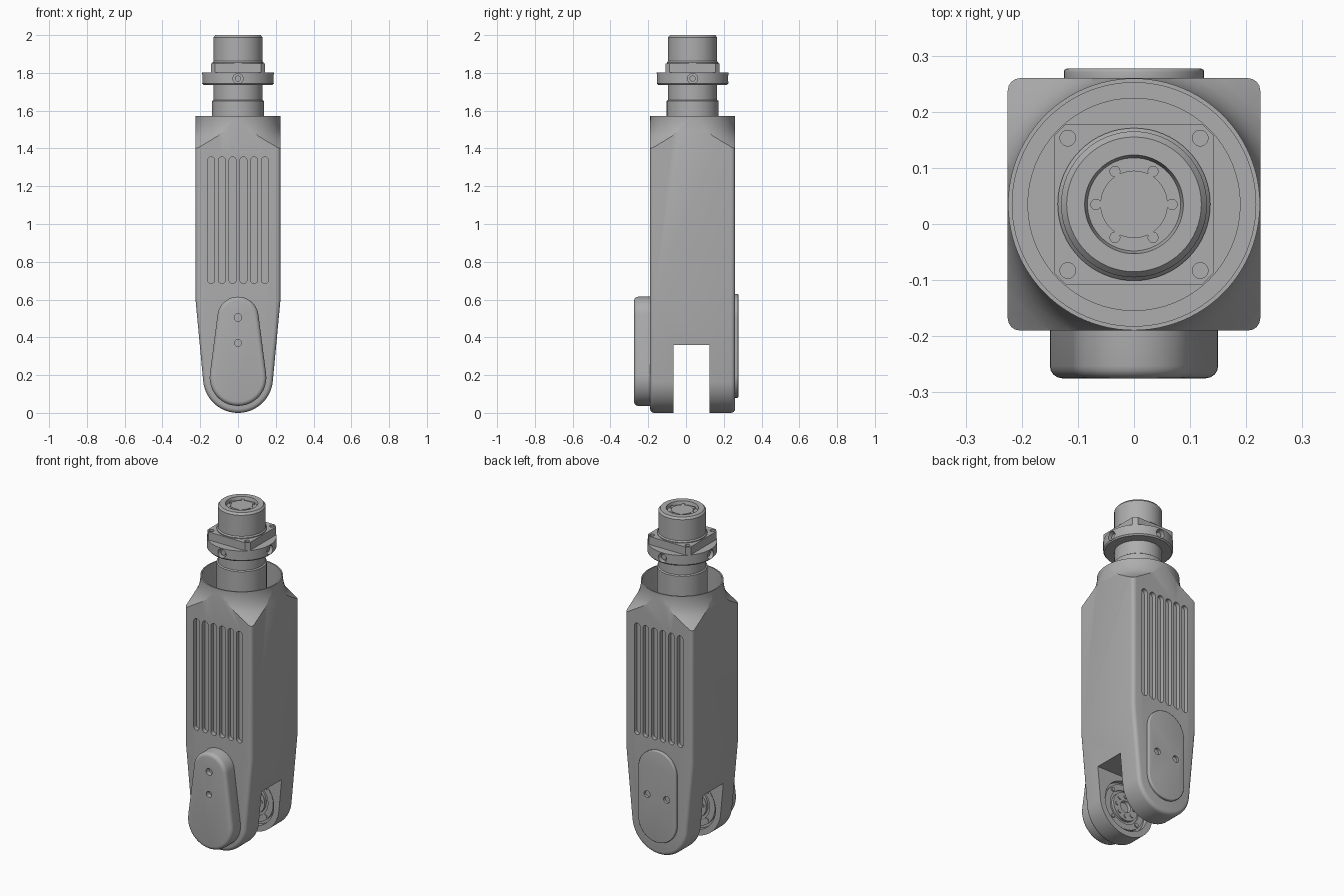
import bpy, bmesh
from math import sin, cos, pi, asin
from mathutils import Matrix, Vector

if "Cube" in bpy.data.objects:
    bpy.data.objects.remove(bpy.data.objects["Cube"], do_unlink=True)

grey = bpy.data.materials.new("machined grey")
grey.use_nodes = True
COLOUR = (0.42, 0.42, 0.42, 1)
grey.diffuse_color = COLOUR
grey.node_tree.nodes["Principled BSDF"].inputs["Base Color"].default_value = COLOUR

AXIS = 0.035          # y of the vertical centre line
PIVOT = 0.185         # height of the fork pivot
FRONT, BACK = -0.19, 0.26
NOTCH = (-0.065, 0.125)
TURN_Y = Matrix.Rotation(-pi / 2, 4, 'X')   # sends +z to +y


def finish(bm, name, matrix=Matrix()):
    bmesh.ops.transform(bm, matrix=matrix, verts=bm.verts)
    bmesh.ops.recalc_face_normals(bm, faces=bm.faces)
    mesh = bpy.data.meshes.new(name)
    bm.to_mesh(mesh)
    bm.free()
    ob = bpy.data.objects.new(name, mesh)
    bpy.context.collection.objects.link(ob)
    mesh.materials.append(grey)
    return ob


def prism(name, outline, y0, y1, bevel=0.0, both=True):
    """Outline in x, z extruded along y, with rounded front and back rims."""
    bm = bmesh.new()
    face = bm.faces.new([bm.verts.new((x, y0, z)) for x, z in outline])
    new = bmesh.ops.extrude_face_region(bm, geom=[face])["geom"]
    bmesh.ops.translate(bm, vec=(0, y1 - y0, 0),
                        verts=[v for v in new if isinstance(v, bmesh.types.BMVert)])
    if bevel:
        rims = [e for e in bm.edges if abs(e.verts[0].co.y - e.verts[1].co.y) < 1e-5
                and (both or abs(e.verts[0].co.y - y0) < 1e-5)]
        bmesh.ops.bevel(bm, geom=rims, offset=bevel, segments=4, profile=0.5, affect='EDGES')
    return finish(bm, name)


def lathe(name, profile, matrix, steps=64):
    """Radius, height profile turned about z, starting and ending on the axis."""
    bm = bmesh.new()
    verts = [bm.verts.new((r, 0, z)) for r, z in profile]
    edges = [bm.edges.new(pair) for pair in zip(verts, verts[1:])]
    bmesh.ops.spin(bm, geom=verts + edges, axis=(0, 0, 1), cent=(0, 0, 0),
                   angle=2 * pi, steps=steps)
    bmesh.ops.remove_doubles(bm, verts=bm.verts, dist=1e-5)
    return finish(bm, name, matrix)


def rod(name, r, depth, matrix, steps=20):
    return lathe(name, [(0, 0), (r, 0), (r, depth), (0, depth)], matrix, steps)


def at(x, y, z):
    return Matrix.Translation((x, y, z))


def arc(cz, r, a0, a1, n, cx=0):
    return [(cx + r * cos(a0 + (a1 - a0) * i / n), cz + r * sin(a0 + (a1 - a0) * i / n))
            for i in range(n + 1)]


def pill(z0, r0, z1, r1, x=0, n=24):
    a = asin((r0 - r1) / (z1 - z0))
    return arc(z1, r1, a, pi - a, n, x) + arc(z0, r0, pi - a, 2 * pi + a, n, x)


def boolean(ob, cutters, operation='DIFFERENCE'):
    bpy.context.view_layer.objects.active = ob
    for cutter in cutters:
        mod = ob.modifiers.new("cut", 'BOOLEAN')
        mod.operation, mod.solver, mod.object = operation, 'EXACT', cutter
        bpy.ops.object.modifier_apply(modifier=mod.name)
        bpy.data.objects.remove(cutter, do_unlink=True)


# Housing: square column, tapered round foot, shoulder flowing into a round neck
lean = 0.095
outline = arc(PIVOT, 0.185, pi + lean, 2 * pi - lean, 40)
outline += [(0.225, 0.6), (0.225, 1.8), (-0.225, 1.8), (-0.225, 0.6)]
housing = prism("housing", outline, FRONT, BACK, 0.022)
shoulder = lathe("shoulder_shape", [
    (0, -0.1), (0.45, -0.1), (0.45, 1.27), (0.301, 1.41), (0.27, 1.44), (0.25, 1.465),
    (0.237, 1.49), (0.229, 1.52), (0.2245, 1.55), (0.2245, 1.572), (0, 1.572)],
    at(0, AXIS, 0), 96)
boolean(housing, [shoulder], 'INTERSECT')

cuts = [rod("neck_bore", 0.217, 0.4, at(0, AXIS, 1.38), 96)]
box = [(-0.4, -0.1), (0.4, -0.1), (0.4, 0.36), (-0.4, 0.36)]
cuts.append(prism("fork_notch", box, *NOTCH))
for i in range(6):                       # vent grooves on both broad faces
    x = (i - 2.5) * 0.057
    for y in (FRONT, BACK):
        cuts.append(prism("vent", pill(0.704, 0.019, 1.336, 0.019, x, 8), y - 0.025, y + 0.025))
for y in NOTCH:                          # round pockets inside the fork
    cuts.append(rod("pocket", 0.15, 0.06, at(0, y - 0.03, PIVOT) @ TURN_Y, 48))
boolean(housing, cuts)

# Pivot hubs with bolt rings, seated in the fork pockets
for label, y, side in (("front", NOTCH[0], 1), ("back", NOTCH[1], -1)):
    turn = at(0, y - side * 0.031, PIVOT) @ Matrix.Rotation(-side * pi / 2, 4, 'X')
    lathe(label + "_pivot_hub", [
        (0, 0), (0.135, 0), (0.135, 0.015), (0.1, 0.015), (0.1, 0.008), (0.085, 0.008),
        (0.085, 0.025), (0.035, 0.025), (0.03, 0.01), (0, 0.01)], turn)
    for i in range(8):
        a = i * pi / 4
        rod(label + "_hub_bolt", 0.012, 0.03, turn @ at(0.06 * cos(a), 0.06 * sin(a), 0), 12)
    for i in range(4):
        a = i * pi / 2 + pi / 4
        rod(label + "_rim_bolt", 0.012, 0.021, turn @ at(0.117 * cos(a), 0.117 * sin(a), 0), 12)

# Front cover and back plate with their screw holes
cover = prism("front_cover", pill(0.187, 0.15, 0.506, 0.109), -0.275, FRONT + 0.01, 0.022, False)
boolean(cover, [rod("hole", r, 0.05, at(0, -0.295, z) @ TURN_Y)
                for z, r in ((0.505, 0.02), (0.37, 0.018))])
plate = prism("back_plate", pill(0.205, 0.125, 0.505, 0.125), BACK - 0.01, 0.277, 0.006)
boolean(plate, [rod("hole", 0.02, 0.05, at(x, 0.262, 0.355) @ TURN_Y) for x in (-0.065, 0.065)])

# Spindle with a bored nose
lathe("spindle", [
    (0, 1.37), (0.137, 1.37), (0.137, 1.652), (0.13, 1.657), (0.13, 1.988), (0.12, 2.0),
    (0.088, 2.0), (0.083, 1.98), (0.06, 1.98), (0.06, 1.99), (0, 1.99)], at(0, AXIS, 0))
for i in range(6):
    a = i * pi / 3
    rod("nose_screw", 0.01, 0.015, at(0.068 * cos(a), AXIS + 0.068 * sin(a), 1.975), 12)

# Clamp ring with four radial screw holes
ring = lathe("clamp_ring", [(0, 1.737), (0.183, 1.737), (0.19, 1.745), (0.19, 1.802), (0, 1.802)],
             at(0, AXIS, 0))
holes = []
for i in range(4):
    spin = at(0, AXIS, 1.77) @ Matrix.Rotation(i * pi / 2, 4, 'Z') @ TURN_Y
    holes.append(rod("hole", 0.027, 0.1, spin @ at(0, 0, 0.16)))
    rod("clamp_screw", 0.016, 0.02, spin @ at(0, 0, 0.155))
boolean(ring, holes)

# Square flange with cut corners and bolt holes
h, c = 0.1425, 0.122
corners = [(h, -c), (h, c), (c, h), (-c, h), (-h, c), (-h, -c), (-c, -h), (c, -h)]
flange = prism("square_flange", corners, 0, 0.05)
flange.data.transform(at(0, AXIS, 1.85) @ Matrix.Rotation(-pi / 2, 4, 'X'))
flange.data.update()
boolean(flange, [rod("hole", 0.014, 0.1, at(sx * 0.118, AXIS + sy * 0.118, 1.82))
                 for sx in (-1, 1) for sy in (-1, 1)])
lathe("flange_collar", [(0, 1.84), (0.136, 1.84), (0.136, 1.855), (0.13, 1.862), (0, 1.862)],
      at(0, AXIS, 0))

# Smooth the curved surfaces and keep the machined edges crisp
bpy.ops.object.select_all(action='DESELECT')
for ob in bpy.context.scene.objects:
    if ob.type == 'MESH':
        ob.select_set(True)
        bpy.context.view_layer.objects.active = ob
bpy.ops.object.shade_smooth_by_angle(angle=0.5)
